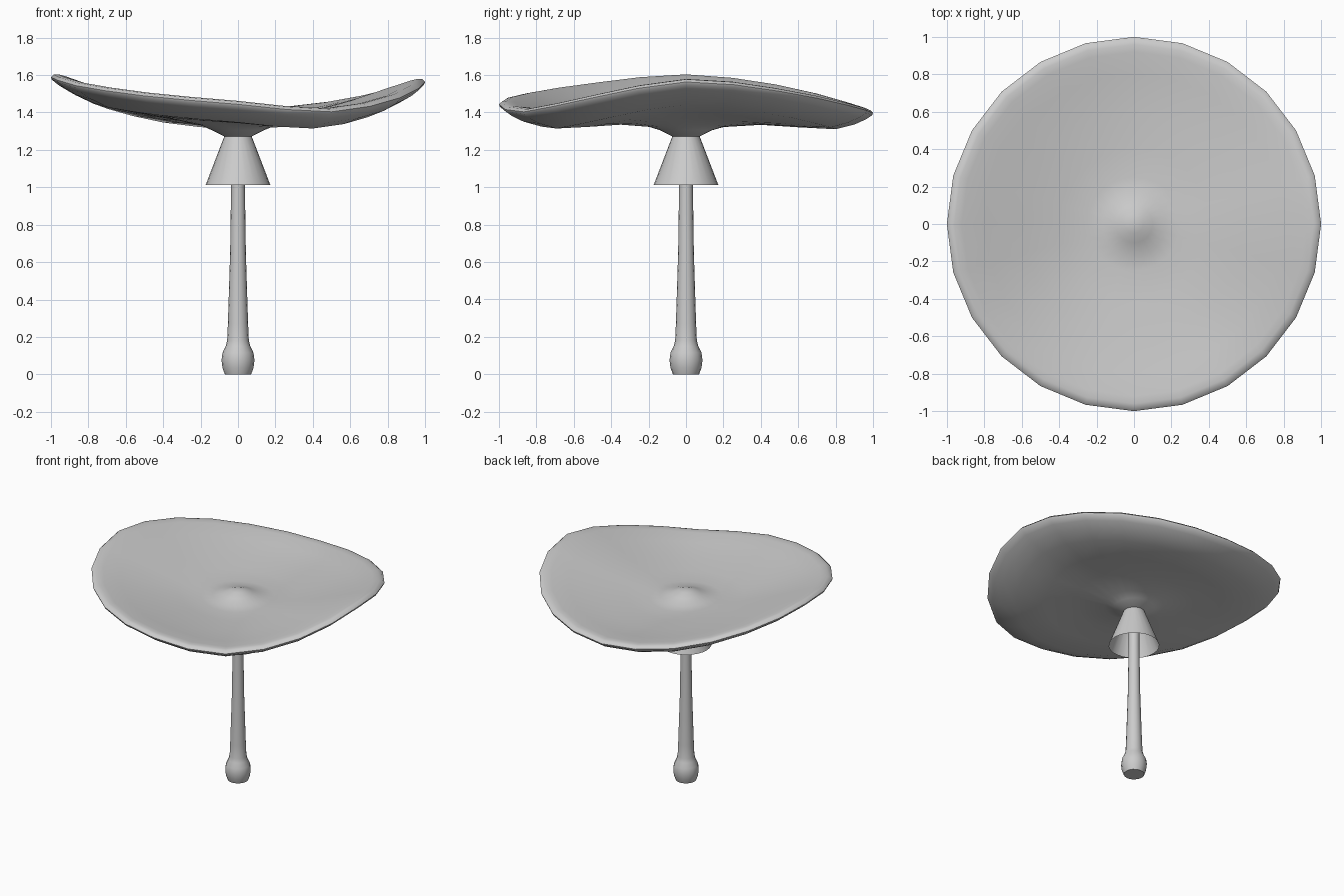
import bpy, bmesh, math

if "Cube" in bpy.data.objects:
    bpy.data.objects.remove(bpy.data.objects["Cube"])

SIDES = 24


def lathe(name, profile, sides, height=None, close_end=False):
    """Revolve (r, z, wave) points; 'height' gives the wave per angle."""
    bm = bmesh.new()
    rings = []
    for r, z, w in profile:
        if r == 0:
            rings.append([bm.verts.new((0, 0, z))])
            continue
        ring = []
        for i in range(sides):
            a = 2 * math.pi * i / sides
            dz = w * height(i / sides) if height else 0
            ring.append(bm.verts.new((r * math.cos(a), r * math.sin(a), z + dz)))
        rings.append(ring)
    for lo, hi in zip(rings, rings[1:]):
        for i in range(sides):
            j = (i + 1) % sides
            if len(lo) == 1:
                bm.faces.new((lo[0], hi[j], hi[i]))
            elif len(hi) == 1:
                bm.faces.new((lo[i], lo[j], hi[0]))
            else:
                bm.faces.new((lo[i], lo[j], hi[j], hi[i]))
    bmesh.ops.recalc_face_normals(bm, faces=bm.faces)
    me = bpy.data.meshes.new(name)
    bm.to_mesh(me)
    bm.free()
    ob = bpy.data.objects.new(name, me)
    bpy.context.collection.objects.link(ob)
    bpy.ops.object.select_all(action='DESELECT')
    ob.select_set(True)
    bpy.context.view_layer.objects.active = ob
    bpy.ops.object.shade_smooth_by_angle(angle=math.radians(50))
    return ob


# Rim height every 30 degrees, starting at +x
RIM = [1.56, 1.51, 1.435, 1.395, 1.44, 1.53, 1.585, 1.54, 1.485, 1.44, 1.40, 1.475]


def rim_wave(t):
    """Smooth periodic interpolation of the rim height, relative to 1.46."""
    f = t * len(RIM)
    i = int(f)
    u = f - i
    a, b, c, d = (RIM[(i + k) % len(RIM)] for k in (-1, 0, 1, 2))
    v = b + 0.5 * u * (c - a + u * (2*a - 5*b + 4*c - d + u * (3*(b - c) + d - a)))
    return v - 1.46


# Wavy cap: underside from the neck outward, rolled rim, then dished top with bump
cap = [(0, 1.27, 0), (0.07, 1.27, 0), (0.14, 1.305, 0), (0.2, 1.325, 0.05),
       (0.4, 1.348, 0.22), (0.6, 1.353, 0.5), (0.8, 1.362, 0.8), (0.9, 1.395, 0.92),
       (0.96, 1.425, 0.97), (0.995, 1.45, 1), (1.0, 1.463, 1), (0.985, 1.477, 1),
       (0.96, 1.481, 0.98), (0.92, 1.476, 0.93), (0.8, 1.45, 0.8), (0.6, 1.412, 0.5),
       (0.4, 1.385, 0.22), (0.25, 1.37, 0.08), (0.17, 1.375, 0.03), (0.1, 1.40, 0),
       (0.05, 1.42, 0), (0, 1.427, 0)]
lathe("mushroom_cap", cap, SIDES, rim_wave)

# Hollow conical skirt below the cap
lathe("skirt", [(0.072, 1.275, 0), (0.173, 1.012, 0)], SIDES)

# Tapered stem with a bulb at the foot
stem = [(0, 0, 0), (0.07, 0, 0), (0.083, 0.035, 0), (0.088, 0.075, 0), (0.083, 0.115, 0),
        (0.066, 0.15, 0), (0.058, 0.18, 0), (0.054, 0.27, 0), (0.042, 0.65, 0),
        (0.037, 1.0, 0), (0.036, 1.275, 0)]
lathe("stem", stem, 16)
